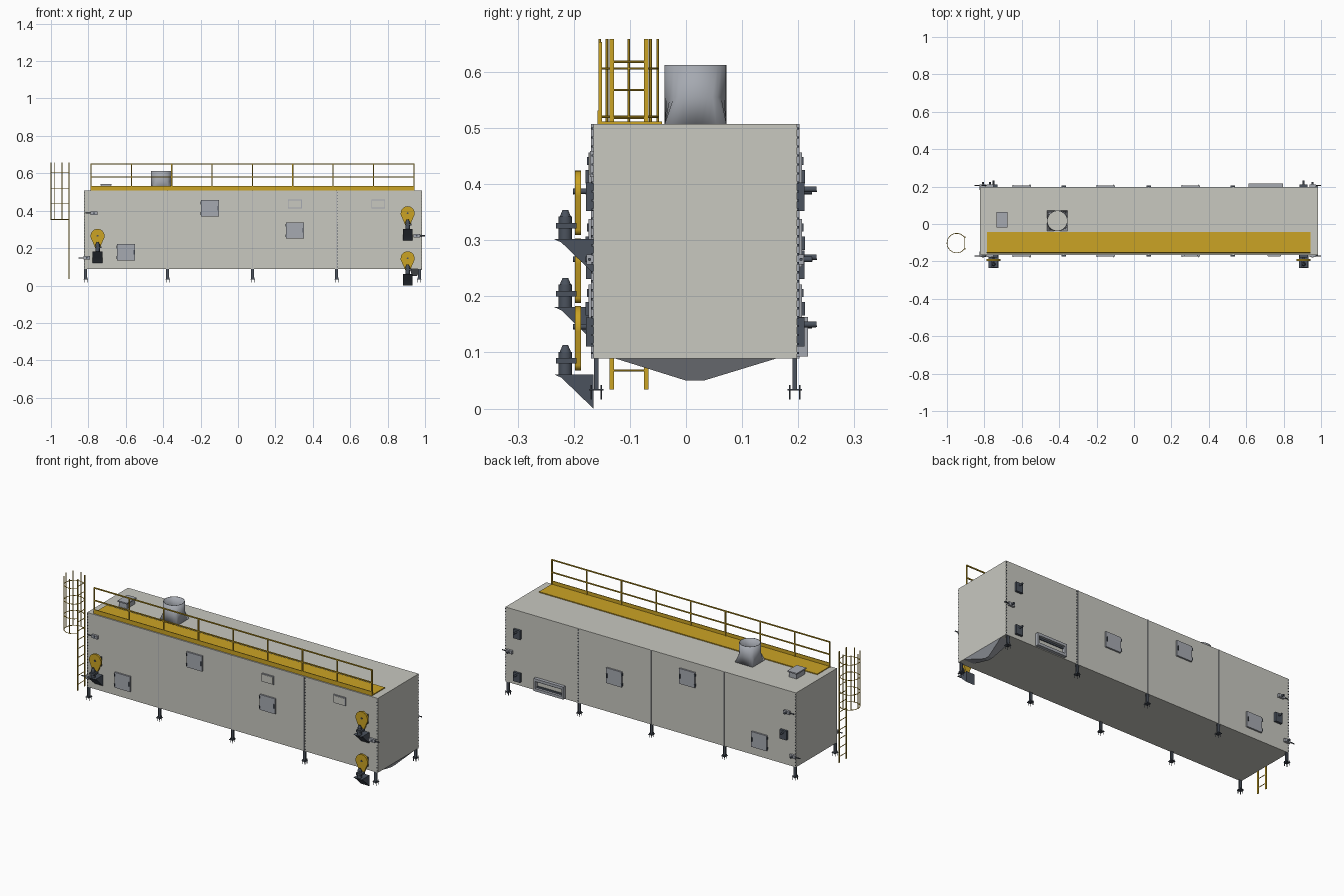
import bpy, bmesh
from math import sin, cos, pi
from mathutils import Vector

cube = bpy.data.objects.get("Cube")
if cube:
    bpy.data.objects.remove(cube, do_unlink=True)


def material(name, rgb):
    m = bpy.data.materials.new(name)
    m.use_nodes = True
    m.diffuse_color = (*rgb, 1)
    m.node_tree.nodes["Principled BSDF"].inputs["Base Color"].default_value = (*rgb, 1)
    return m


PANEL = material("pale grey panel", (0.58, 0.58, 0.53))
METAL = material("galvanised grey", (0.38, 0.40, 0.44))
DARK = material("dark slate", (0.07, 0.085, 0.11))
YELLOW = material("safety yellow", (0.60, 0.37, 0.018))


class Part:
    """Collects simple solids into one named mesh object."""

    def __init__(self, name, mat):
        self.name, self.mat, self.bm = name, mat, bmesh.new()

    def box(self, x0, x1, y0, y1, z0, z1):
        vs = bmesh.ops.create_cube(self.bm, size=1)["verts"]
        for v in vs:
            v.co = ((x0 + x1) / 2 + v.co.x * (x1 - x0),
                    (y0 + y1) / 2 + v.co.y * (y1 - y0),
                    (z0 + z1) / 2 + v.co.z * (z1 - z0))
        return vs

    def rod(self, a, b, r, r2=None, sides=16):
        a, b = Vector(a), Vector(b)
        vs = bmesh.ops.create_cone(self.bm, cap_ends=True, segments=sides, radius1=r,
                                   radius2=r if r2 is None else r2, depth=(b - a).length)["verts"]
        q = (b - a).to_track_quat("Z", "Y")
        for v in vs:
            v.co = q @ v.co + (a + b) / 2

    def prism(self, points, offset):
        """Extrudes a closed outline of 3D points along an offset."""
        f = self.bm.faces.new([self.bm.verts.new(p) for p in points])
        ext = bmesh.ops.extrude_face_region(self.bm, geom=[f])["geom"]
        bmesh.ops.translate(self.bm, vec=offset,
                            verts=[g for g in ext if isinstance(g, bmesh.types.BMVert)])

    def loft(self, rings):
        loops = [[self.bm.verts.new(p) for p in ring] for ring in rings]
        for a, b in zip(loops, loops[1:]):
            for i in range(len(a)):
                j = (i + 1) % len(a)
                self.bm.faces.new((a[i], a[j], b[j], b[i]))

    def done(self, smooth=False):
        bmesh.ops.recalc_face_normals(self.bm, faces=self.bm.faces)
        me = bpy.data.meshes.new(self.name)
        self.bm.to_mesh(me)
        self.bm.free()
        me.materials.append(self.mat)
        ob = bpy.data.objects.new(self.name, me)
        bpy.context.collection.objects.link(ob)
        if smooth:
            bpy.ops.object.select_all(action="DESELECT")
            ob.select_set(True)
            bpy.context.view_layer.objects.active = ob
            bpy.ops.object.shade_smooth_by_angle(angle=0.6)
        return ob


X0, X1, Y0, Y1, Z0, Z1 = -0.823, 0.985, -0.165, 0.198, 0.089, 0.507
WALLS = ((Y0, -1), (Y1, 1))      # wall position and outward direction
COLUMNS = (-0.815, -0.376, 0.078, 0.527, 0.97)


def out(wall, d):
    """Y range reaching a distance out of a wall."""
    return sorted((wall[0], wall[0] + wall[1] * d))


# Main housing
p = Part("housing", PANEL)
p.box(X0, X1, Y0, Y1, Z0, Z1)
p.done()

# Panel joints and bolt rows
seams, bolts = Part("panel_seams", METAL), Part("seam_bolts", DARK)
for wall in WALLS:
    for x in COLUMNS[1:4]:
        seams.box(x - 0.0015, x + 0.0015, *out(wall, 0.004), Z0, Z1)
    for x in (X0 + 0.003, COLUMNS[3] + 0.005, X1 - 0.003):
        for i in range(26):
            z = Z0 + 0.01 + i * 0.016
            bolts.box(x - 0.002, x + 0.002, *out(wall, 0.003), z - 0.002, z + 0.002)
seams.done()
bolts.done()

# Legs with foot plates and anchor bolts
p = Part("legs", DARK)
for y in (-0.160, 0.194):
    for x in COLUMNS:
        for s in (-1, 1):
            p.box(x + s * 0.007 - 0.001, x + s * 0.007 + 0.001, y - 0.004, y + 0.004, 0.034, Z0)
            for t in (-1, 1):
                a = (x + s * 0.008, y + t * 0.009)
                p.rod((*a, 0.016), (*a, 0.042), 0.0015, sides=6)
        p.box(x - 0.007, x + 0.007, y - 0.002, y + 0.002, 0.034, Z0)
        p.box(x - 0.012, x + 0.012, y - 0.013, y + 0.013, 0.032, 0.035)
p.done()

# Discharge hopper under the right end
p = Part("hopper", METAL)
p.loft([[(0.92, -0.125, Z0), (X1, -0.125, Z0), (X1, 0.16, Z0), (0.92, 0.16, Z0)],
        [(0.93, 0, 0.05), (0.955, 0, 0.05), (0.955, 0.032, 0.05), (0.93, 0.032, 0.05)]])
bmesh.ops.holes_fill(p.bm, edges=p.bm.edges)
p.done()

# Access doors on both long walls, with hinges and handles
doors, fittings = Part("access_doors", METAL), Part("door_fittings", DARK)
for wall in WALLS:
    for x, z in ((-0.15, 0.413), (-0.598, 0.178), (0.304, 0.295)):
        doors.box(x - 0.048, x + 0.048, *out(wall, 0.009), z - 0.043, z + 0.043)
        fittings.box(x + 0.040, x + 0.044, *out(wall, 0.014), z - 0.012, z + 0.012)
        for dz in (-0.028, 0.028):
            fittings.box(x - 0.051, x - 0.046, *out(wall, 0.011), z + dz - 0.007, z + dz + 0.007)
doors.done()
fittings.done()

# Small framed hatches on the front
frame, pane = Part("hatch_frames", METAL), Part("hatch_panels", PANEL)
for x in (0.304, 0.75):
    frame.box(x - 0.037, x + 0.037, Y0 - 0.006, Y0, 0.413, 0.459)
    pane.box(x - 0.033, x + 0.033, Y0 - 0.008, Y0, 0.417, 0.455)
frame.done()
pane.done()

# Air inlet on the back
p = Part("air_inlet", METAL)
for a, b in ((0.612, 0.622), (0.786, 0.796)):
    p.box(a, b, Y1, 0.217, 0.093, 0.163)
for a, b in ((0.093, 0.108), (0.148, 0.163)):
    p.box(0.622, 0.786, Y1, 0.217, a, b)
p.done()
p = Part("air_inlet_liner", DARK)
for a, b in ((0.108, 0.117), (0.139, 0.148)):
    p.box(0.622, 0.786, Y1, 0.203, a, b)
p.done()

# Exhaust stack changing from square to round
cx, cy, r, n = -0.41, 0.017, 0.055, 32
ring = [(cos(2 * pi * i / n), sin(2 * pi * i / n)) for i in range(n)]
square = [(c / max(abs(c), abs(s)), s / max(abs(c), abs(s))) for c, s in ring]
p = Part("exhaust_stack", METAL)
p.loft([[(cx + r * c, cy + r * s, z) for c, s in shape]
        for shape, z in ((square, Z1), (ring, 0.555), (ring, 0.612))])
stack = p.done(smooth=True)
stack.modifiers.new("wall", "SOLIDIFY").thickness = 0.003

# Roof vent box
p = Part("roof_box", METAL)
p.box(-0.73, -0.682, -0.014, 0.059, Z1, 0.535)
p.box(-0.735, -0.676, -0.02, 0.065, 0.535, 0.542)
p.done()

# Roof walkway with toe board and handrail
p = Part("walkway", YELLOW)
p.box(-0.786, 0.944, -0.158, -0.043, Z1, 0.512)
p.box(-0.786, 0.944, -0.158, -0.154, Z1, 0.531)
p.done()
p = Part("handrail", YELLOW)
for i in range(9):
    x = -0.786 + i * 0.2158
    p.box(x - 0.003, x + 0.003, -0.156, -0.150, Z1, 0.652)
for z in (0.58, 0.65):
    p.box(-0.789, 0.943, -0.156, -0.150, z - 0.003, z + 0.003)
p.done()

# Ladder with safety cage at the left end
p = Part("ladder", YELLOW)
for y in (-0.132, -0.071):
    p.box(-0.906, -0.902, y - 0.004, y + 0.004, 0.034, 0.659)
for i in range(12):
    z = 0.068 + i * 0.05
    p.rod((-0.904, -0.132, z), (-0.904, -0.071, z), 0.002, sides=6)
p.done()
p = Part("ladder_cage", YELLOW)
cx, cy, r = -0.948, -0.102, 0.052


def cage(a):
    return cx + r * cos(a), cy + r * sin(a)


start, steps = 0.6, 18
angles = [start + (2 * pi - 2 * start) * i / steps for i in range(steps + 1)]
for z in (0.353, 0.437, 0.52, 0.606):
    for a, b in zip(angles, angles[1:]):
        p.rod((*cage(a), z), (*cage(b), z), 0.002, sides=6)
for a in angles[3:-1:3]:
    p.rod((*cage(a), 0.353), (*cage(a), 0.659), 0.0025, sides=6)
p.done()

# Belt drives, one for each conveyor level
guard, drive = Part("belt_guards", YELLOW), Part("drive_units", DARK)
for x, c in ((0.907, 0.387), (-0.751, 0.266), (0.907, 0.146)):
    arc = [pi * i / 16 for i in range(17)]
    outline = [(x + 0.037 * cos(a), -0.198, c + 0.037 * sin(a)) for a in arc]
    outline += [(x - 0.037, -0.198, c - 0.008)]
    outline += [(x - 0.012 * cos(a), -0.198, c - 0.066 - 0.012 * sin(a)) for a in arc]
    outline += [(x + 0.037, -0.198, c - 0.008)]
    guard.prism(outline, (0, 0.011, 0))
    drive.rod((x, -0.201, c), (x, 0.233, c + 0.004), 0.005)
    for wall in WALLS:
        drive.box(x - 0.021, x + 0.021, *out(wall, 0.013), c - 0.035, c + 0.016)
    drive.rod((x, -0.215, c - 0.085), (x, -0.215, c - 0.045), 0.012)
    drive.rod((x, -0.215, c - 0.045), (x, -0.215, c - 0.033), 0.010, 0.005)
    drive.box(x - 0.012, x + 0.020, -0.232, -0.195, c - 0.066, c - 0.056)
    drive.prism([(x - 0.026, -0.235, c - 0.085), (x - 0.026, Y0, c - 0.085),
                 (x - 0.026, Y0, c - 0.146), (x - 0.026, -0.222, c - 0.091)], (0.052, 0, 0))
guard.done(smooth=True)
drive.done(smooth=True)

# Belt tensioners at the opposite ends
frame, pins = Part("tensioner_frames", METAL), Part("tensioner_shafts", DARK)
for x, c, s in ((-0.77, 0.387, -1), (0.955, 0.266, 1), (-0.808, 0.148, -1)):
    for wall in WALLS:
        frame.box(x - 0.018, x + 0.018, *out(wall, 0.012), c - 0.009, c + 0.009)
        y = wall[0] + wall[1] * 0.007
        pins.rod((x, y, c), (x + s * 0.045, y, c), 0.003, sides=8)
    pins.rod((x, Y0 - 0.014, c), (x, 0.225, c), 0.005)
frame.done()
pins.done(smooth=True)
